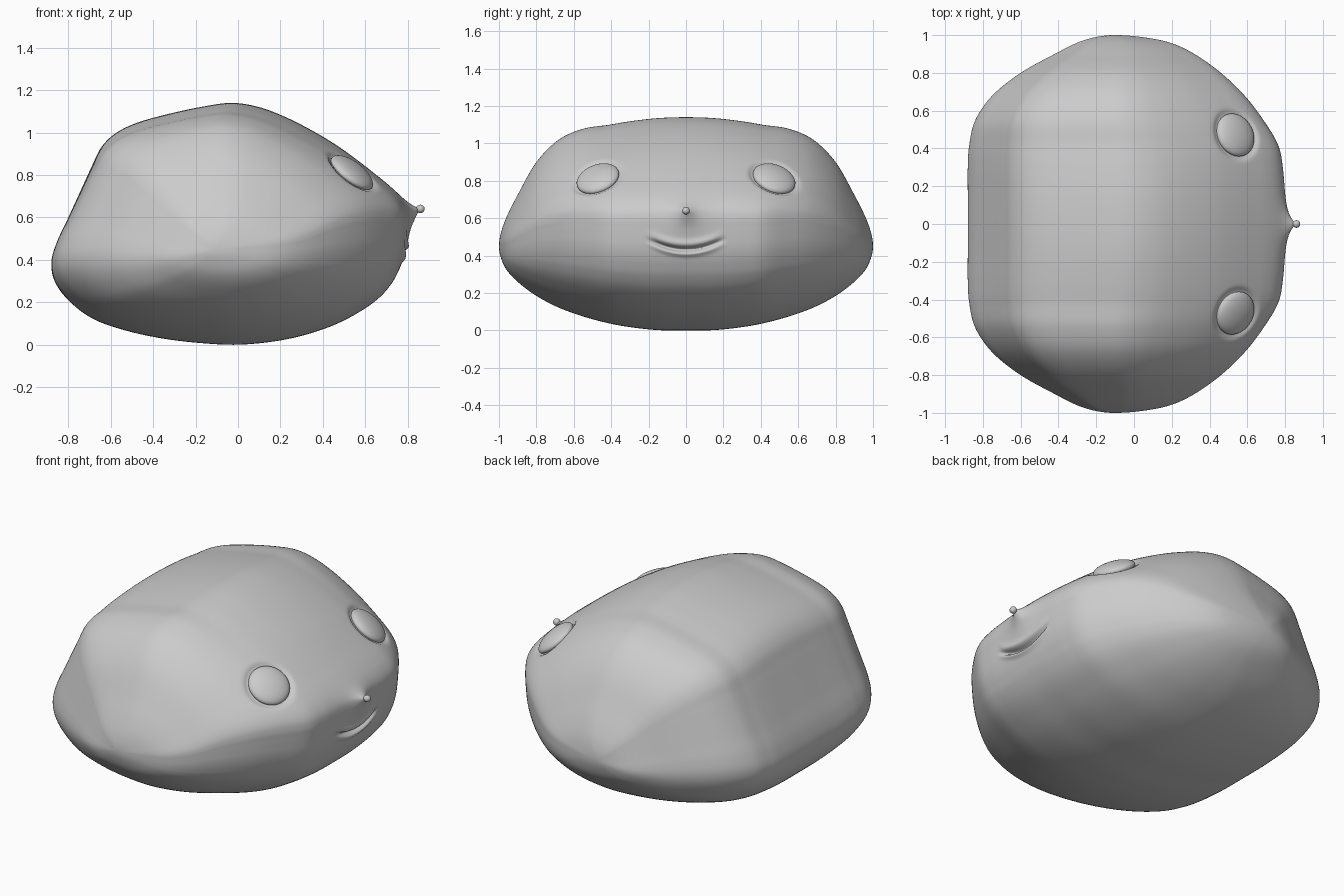
import bpy, math
from mathutils import Vector
from mathutils.bvhtree import BVHTree

if "Cube" in bpy.data.objects:
    bpy.data.objects.remove(bpy.data.objects["Cube"])


def catmull(p0, p1, p2, p3, t):
    return [0.5 * (2 * b + (c - a) * t + (2 * a - 5 * b + 4 * c - d) * t * t
                   + (3 * b - a - 3 * c + d) * t ** 3)
            for a, b, c, d in zip(p0, p1, p2, p3)]


# Centre profile in x/z, clockwise from the crown (face side first, finer there)
profile = [(-.03, 1.14), (.10, 1.12), (.22, 1.075), (.34, 1.015), (.45, .95),
           (.55, .88), (.64, .81), (.71, .752), (.76, .70), (.79, .65), (.80, .60),
           (.798, .55), (.794, .50), (.788, .45), (.776, .40), (.757, .35),
           (.725, .29), (.67, .225), (.59, .165), (.47, .10), (.33, .05),
           (.18, .017), (0, 0), (-.18, .008), (-.36, .03), (-.53, .067), (-.68, .12),
           (-.79, .20), (-.86, .29), (-.88, .38), (-.855, .48), (-.80, .60),
           (-.745, .72), (-.69, .84), (-.645, .93), (-.58, .995), (-.48, 1.045),
           (-.34, 1.085), (-.18, 1.12)]
n = len(profile)
loop = []
for i in range(n):
    ctl = [profile[(i + k) % n] for k in (-1, 0, 1, 2)]
    loop += [catmull(*ctl, s / 9) for s in range(9)]

# Sections along y: (y, back x, front x, bottom z, top z), mirrored to -y
half = [(.15, -.88, .797, .002, 1.135), (.30, -.88, .787, .018, 1.118),
        (.42, -.872, .762, .04, 1.098), (.55, -.84, .685, .075, 1.078),
        (.68, -.75, .585, .122, 1.02), (.80, -.60, .46, .185, .90),
        (.90, -.42, .32, .26, .725), (.96, -.30, .19, .325, .605),
        (.99, -.20, .04, .39, .52), (1, -.1, -.1, .45, .45)]
sections = [(-a, *r) for a, *r in reversed(half)] + [(0, -.88, .80, 0, 1.14)] + half
y, xb, xf, zb, zt = half[-2]
sections = [(-y, xf, xb, zt, zb)] + sections + [(y, xf, xb, zt, zb)]
steps = 10
rings = []
for i in range(1, len(sections) - 2):
    rings += [catmull(*sections[i - 1:i + 3], s / steps) for s in range(steps)]
rings = rings[1:]

# Body skin: the profile fitted into each section
verts = []
for y, xb, xf, zb, zt in rings:
    for px, pz in loop:
        verts.append(Vector((xb + (px + .88) / 1.68 * (xf - xb), y,
                             zb + pz / 1.14 * (zt - zb))))
m = len(loop)
faces = [(r * m + j, r * m + (j + 1) % m, (r + 1) * m + (j + 1) % m, (r + 1) * m + j)
         for r in range(len(rings) - 1) for j in range(m)]
last = (len(rings) - 1) * m
verts += [Vector((-.1, -1, .45)), Vector((-.1, 1, .45))]
faces += [(len(verts) - 2, (j + 1) % m, j) for j in range(m)]
faces += [(len(verts) - 1, last + j, last + (j + 1) % m) for j in range(m)]

# Eye seats found on the skin
tree = BVHTree.FromPolygons(verts, faces)
seats = []
for side in (-1, 1):
    loc, nor, _, _ = tree.ray_cast(Vector((2, side * .475, .82)), Vector((-1, 0, 0)))
    if nor.x < 0:
        nor = -nor
    seats.append((loc, nor))

# Sculpt eye grooves, nose and mouth
R = .118
for v in verts:
    if v.x < .2:
        continue
    for loc, nor in seats:
        d = v - loc
        if d.length < .25:
            s = (d - nor * d.dot(nor)).length / R
            v -= nor * (.016 * math.exp(-((s - 1) / .16) ** 2))
    if v.x > .6 and abs(v.y) < .4:
        y, z = v.y, v.z
        dz = z - .64
        r = math.hypot(y / .055, dz / (.03 if dz > 0 else .07))
        v.x += .066 * math.exp(-r)
        fade = max(0, 1 - (y / .205) ** 4)
        zm = .432 + .05 * (y / .19) ** 2
        v.x -= .03 * fade * math.exp(-((z - zm) / .011) ** 2)
        v.x += .010 * fade * math.exp(-((z - zm + .024) / .014) ** 2)
        v.x += .010 * fade * math.exp(-((z - zm - .03) / .02) ** 2)

mesh = bpy.data.meshes.new("body")
mesh.from_pydata(verts, [], faces)
body = bpy.data.objects.new("body", mesh)
bpy.context.collection.objects.link(body)
bpy.context.view_layer.objects.active = body
body.select_set(True)
bpy.ops.object.mode_set(mode='EDIT')
bpy.ops.mesh.select_all(action='SELECT')
bpy.ops.mesh.normals_make_consistent(inside=False)
bpy.ops.object.mode_set(mode='OBJECT')
bpy.ops.object.shade_smooth()


def ball(name, loc, scale, normal):
    bpy.ops.mesh.primitive_uv_sphere_add(segments=48, ring_count=24, radius=1, location=loc)
    o = bpy.context.object
    o.name = name
    o.scale = scale
    o.rotation_mode = 'QUATERNION'
    o.rotation_quaternion = normal.to_track_quat('Z', 'Y')
    bpy.ops.object.shade_smooth()


# Eyes and nose tip
for name, (loc, nor) in zip(("eye_right", "eye_left"), seats):
    ball(name, loc - nor * .012, (R, R, .042), nor)
ball("nose_tip", (.86, 0, .64), (.02, .02, .02), Vector((1, 0, 0)))
